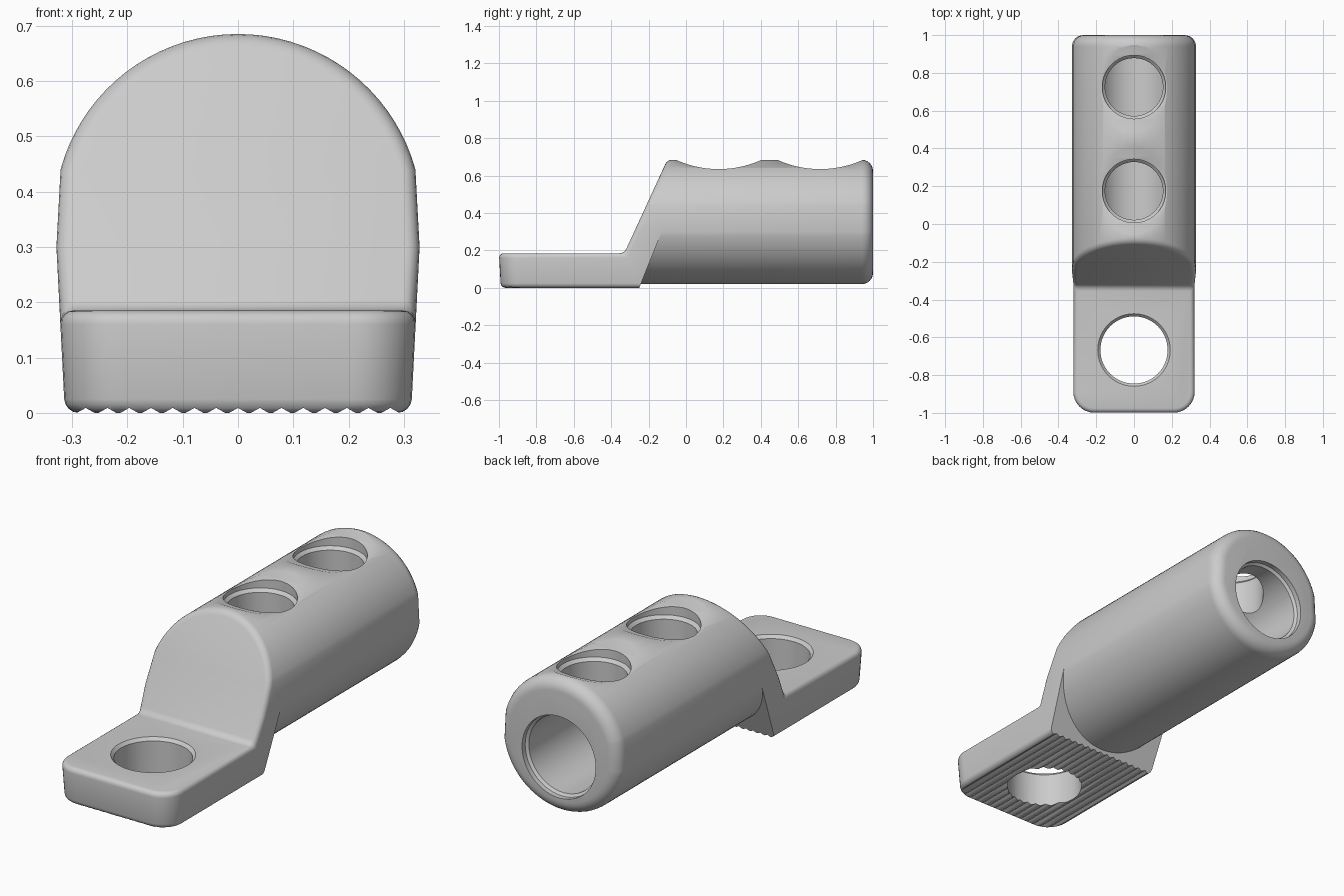
import bpy, bmesh, math
from mathutils import Matrix, Vector

if "Cube" in bpy.data.objects:
    bpy.data.objects.remove(bpy.data.objects["Cube"])

R, CZ = 0.3325, 0.3525          # barrel radius and axis height
PALM_Z, SHOULDER_Z = 0.185, 0.30


def front_y(z):                 # sloped front face
    return -0.33 + (z - PALM_Z) * 0.46


def back_y(z):                  # sloped underside behind the palm
    return -0.25 + z * 0.4


def half_width(z):              # tapered flanks
    return 0.313 + 0.0153 * z / SHOULDER_Z


def arc(a0, a1, n):
    pts = []
    for i in range(n + 1):
        a = math.radians(a0 + (a1 - a0) * i / n)
        pts.append((R * math.cos(a), CZ + R * math.sin(a)))
    return pts


def make_object(name, bm):
    bmesh.ops.recalc_face_normals(bm, faces=bm.faces[:])
    me = bpy.data.meshes.new(name)
    bm.to_mesh(me)
    bm.free()
    ob = bpy.data.objects.new(name, me)
    bpy.context.collection.objects.link(ob)
    return ob


# Lug body: barrel, sloped neck and flat palm in one closed mesh
bm = bmesh.new()
V = lambda x, y, z: bm.verts.new((x, y, z))
F = lambda vs: bm.faces.new(vs)

upper, lower = arc(15.26, 164.74, 36), arc(189.08, 350.92, 36)
up = [V(x, front_y(z), z) for x, z in upper]
low = [V(x, back_y(z), z) for x, z in lower]
end_up = [V(x, 1, z) for x, z in upper]
end_low = [V(x, 1, z) for x, z in lower]
sw, pw, bw = lower[-1][0], half_width(PALM_Z), half_width(0)
sh_r, sh_l = [V(s * sw, front_y(lower[-1][1]), lower[-1][1]) for s in (1, -1)]
cr_r, cr_l = [V(s * pw, front_y(PALM_Z), PALM_Z) for s in (1, -1)]
bk_r, bk_l = [V(s * bw, back_y(0), 0) for s in (1, -1)]


def palm_outline(w, tip, z, r=0.11, n=8):
    pts = []
    for s, a0 in ((1, 0), (-1, -90)):
        for i in range(n + 1):
            a = math.radians(a0 - 90 * i / n)
            pts.append(V(s * (w - r) + r * math.cos(a), tip + r + r * math.sin(a), z))
    return pts


top = palm_outline(pw, -1.0, PALM_Z)
bot = palm_outline(bw, -0.99, 0)

front = F([cr_r, sh_r] + up + [sh_l, cr_l])
palm_top = F([cr_r] + top + [cr_l])
palm_bottom = F([bk_r] + bot + [bk_l])
neck_back = F(low + [bk_r, bk_l])
F(end_up + end_low)
for a, b in ((up, end_up), (low, end_low), (top, bot)):
    for i in range(len(a) - 1):
        F([a[i], a[i + 1], b[i + 1], b[i]])
F([up[-1], sh_l, low[0], end_low[0], end_up[-1]])
F([up[0], sh_r, low[-1], end_low[-1], end_up[0]])
F([cr_r, sh_r, low[-1], bk_r, bot[0], top[0]])
F([cr_l, sh_l, low[0], bk_l, bot[-1], top[-1]])
bmesh.ops.recalc_face_normals(bm, faces=bm.faces[:])

# Rounded edges
edges = set(front.edges) | set(palm_top.edges) | (set(palm_bottom.edges) - set(neck_back.edges))
bmesh.ops.bevel(bm, geom=list(edges), offset=0.025, segments=4, profile=0.5, affect='EDGES')
rim = [e for e in bm.edges if all(v.co.y > 0.999 for v in e.verts)]
bmesh.ops.bevel(bm, geom=rim, offset=0.06, segments=6, profile=0.5, affect='EDGES')
body = make_object("cable_lug", bm)


def lathe(name, profile, matrix, seg=64):
    """Closed solid of revolution from (radius, height) pairs."""
    b = bmesh.new()
    rings = []
    for r, h in profile:
        rings.append([b.verts.new(matrix @ Vector((r * math.cos(2 * math.pi * i / seg),
                                                   r * math.sin(2 * math.pi * i / seg), h)))
                      for i in range(seg)])
    for p, q in zip(rings, rings[1:]):
        for i in range(seg):
            j = (i + 1) % seg
            b.faces.new([p[i], p[j], q[j], q[i]])
    b.faces.new(rings[0])
    b.faces.new(rings[-1])
    return make_object(name, b)


cutters = []
at = Matrix.Translation

# Cable bore with stepped mouth
cutters.append(lathe("bore_cutter", [(0.19, -0.05), (0.19, 0.965), (0.203, 0.975), (0.203, 1.1)],
                     at((0, 0, 0.30)) @ Matrix.Rotation(-math.pi / 2, 4, 'X')))

# Screw holes and the saddle scoops around them
for y_hole, y_scoop in ((0.175, 0.175), (0.725, 0.717)):
    cutters.append(lathe("scoop_cutter", [(0.554, -0.5), (0.554, 0.5)],
                         at((0, y_scoop, 0.635 + 0.554)) @ Matrix.Rotation(math.pi / 2, 4, 'Y'), 128))
    cutters.append(lathe("screw_cutter", [(0.153, 0.3), (0.153, 0.6), (0.168, 0.615), (0.168, 0.9)],
                         at((0, y_hole, 0))))

# Palm stud hole, chamfered on top
cutters.append(lathe("stud_cutter", [(0.178, -0.1), (0.178, 0.17), (0.193, 0.186), (0.193, 0.3)],
                     at((0, -0.667, 0))))

# Fine grooves under the palm
b = bmesh.new()
n, w = 15, 0.295
prof = [(-w, -0.05)]
for i in range(2 * n + 1):
    prof.append((-w + w * i / n, 0.009 if i % 2 else -0.002))
prof.append((w, -0.05))
a0, a1 = [[b.verts.new((x, y, z)) for x, z in prof] for y in (-1.1, -0.2)]
b.faces.new(a0)
b.faces.new(a1)
for i in range(len(prof)):
    j = (i + 1) % len(prof)
    b.faces.new([a0[i], a0[j], a1[j], a1[i]])
cutters.append(make_object("groove_cutter", b))

# Cut everything and clean up
bpy.context.view_layer.objects.active = body
body.select_set(True)
for c in cutters:
    c.hide_render = True
    m = body.modifiers.new("cut", 'BOOLEAN')
    m.operation, m.solver, m.object = 'DIFFERENCE', 'EXACT', c
    bpy.ops.object.modifier_apply(modifier=m.name)
    bpy.data.objects.remove(c)
bpy.ops.object.shade_smooth_by_angle(angle=math.radians(30))
